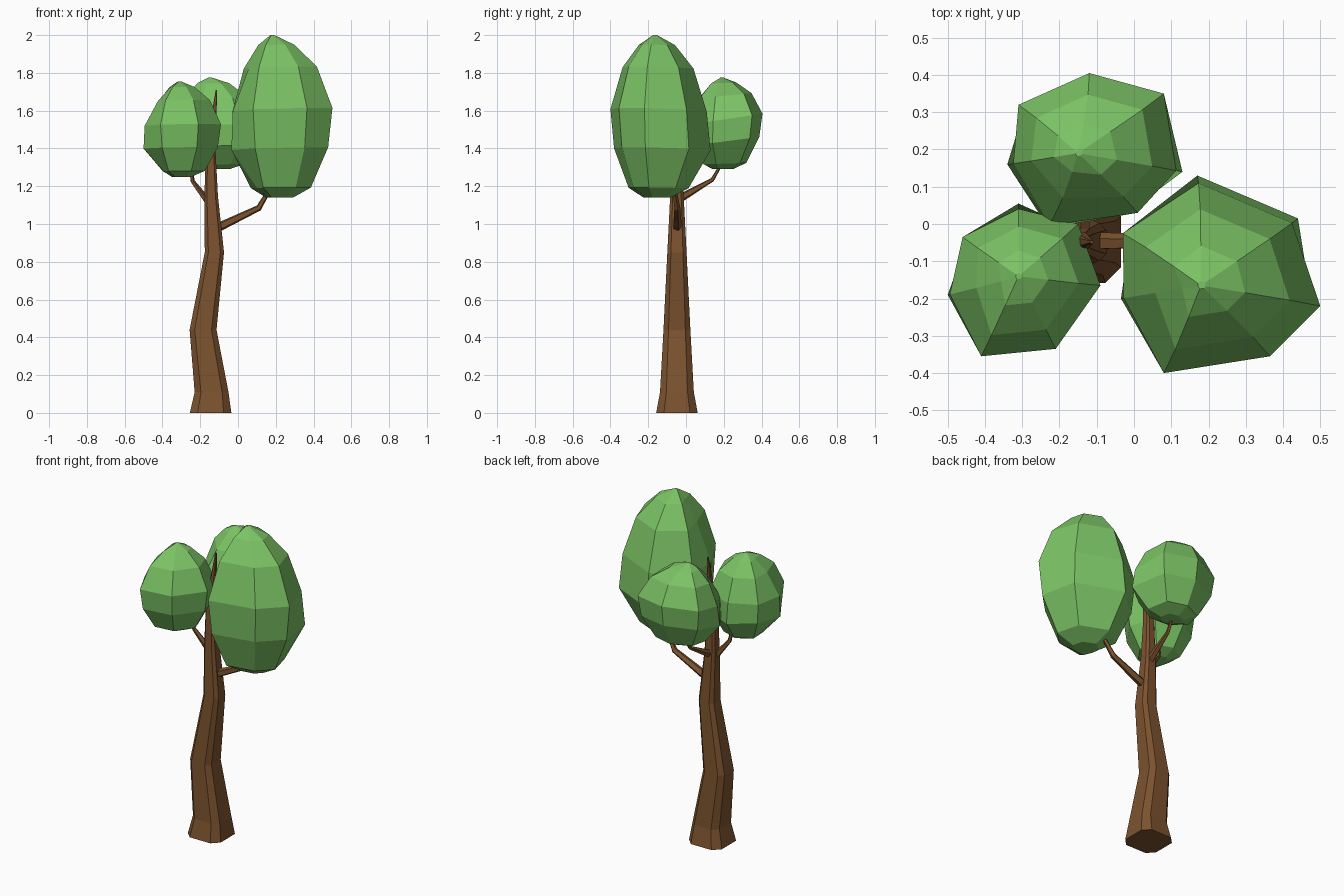
import bpy
from math import cos, sin, pi, radians
from mathutils import Vector

if "Cube" in bpy.data.objects:
    bpy.data.objects.remove(bpy.data.objects["Cube"])


def material(name, rgb):
    m = bpy.data.materials.new(name)
    m.diffuse_color = (*rgb, 1)
    m.use_nodes = True
    m.node_tree.nodes["Principled BSDF"].inputs["Base Color"].default_value = m.diffuse_color
    return m


BARK = material("bark", (0.2, 0.085, 0.028))
LEAF = material("leaf", (0.2, 0.55, 0.13))


def loft(name, rings, mat):
    """Skin equal-length rings with flat faces and capped ends."""
    n = len(rings[0])
    verts = [p for ring in rings for p in ring]
    faces = [tuple(reversed(range(n))), tuple(range(len(verts) - n, len(verts)))]
    for k in range(len(rings) - 1):
        for i in range(n):
            j = (i + 1) % n
            faces.append((k * n + i, k * n + j, (k + 1) * n + j, (k + 1) * n + i))
    me = bpy.data.meshes.new(name)
    me.from_pydata(verts, [], faces)
    me.materials.append(mat)
    ob = bpy.data.objects.new(name, me)
    bpy.context.collection.objects.link(ob)
    return ob


def branch(name, path, sides=5):
    """Tapered tube through (x, y, z, radius) stations."""
    pts = [Vector(p[:3]) for p in path]
    rings = []
    for i, p in enumerate(path):
        d = pts[min(i + 1, len(pts) - 1)] - pts[max(i - 1, 0)]
        q = d.to_track_quat('Z', 'Y')
        rings.append([pts[i] + q @ Vector((p[3] * cos(2 * pi * k / sides),
                                           p[3] * sin(2 * pi * k / sides), 0))
                      for k in range(sides)])
    return loft(name, rings, BARK)


# foliage profile: height fraction, then radius where the widest point is
# high (0), low (1), or on the dented front-left side (2)
PROFILE = [(0, .27, .27, .24), (.06, .6, .6, .46), (.3, .92, 1, 1), (.54, 1, .93, .97),
           (.8, .73, .69, .6), (.94, .36, .36, .25), (1, .04, .04, .04)]


def crown(name, outline, axis, apex, z0, z1, tilt):
    """Leaf clump: seven-sided outline (x, y, kind) scaled along the profile."""
    base, top = Vector(axis), Vector(apex)
    rings = []
    for t, *radii in PROFILE:
        c = base.lerp(top, max(0, (t - .54) / .46))
        ring = []
        for x, y, kind in outline:
            d = (Vector((x, y)) - c) * radii[kind]
            z = z0 + (z1 - z0) * t + 4 * t * (1 - t) * d.dot(Vector(tilt))
            ring.append((c.x + d.x, c.y + d.y, z))
        rings.append(ring)
    return loft(name, rings, LEAF)


# Trunk: bevelled-square rings (centre x, z, half width)
trunk = [(-.145, 0, .108), (-.14, .11, .088), (-.185, .44, .07), (-.125, .85, .05),
         (-.142, 1.15, .035), (-.145, 1.4, .025), (-.114, 1.71, .004)]
angles = [radians(90 * q + a) for q in range(4) for a in (32, 58)]
loft("trunk", [[(x + 1.2 * r * cos(a), -.048 + 1.2 * r * sin(a), z) for a in angles]
               for x, z, r in trunk], BARK)

# Branches
branch("right_branch", [(-.13, -.047, .97, .026), (.11, -.047, 1.085, .017), (.2, -.07, 1.24, .008)])
branch("left_branch", [(-.13, -.045, 1.08, .023), (-.24, -.075, 1.225, .012), (-.26, -.1, 1.36, .007)])
branch("back_branch", [(-.14, -.05, 1.125, .024), (-.125, .14, 1.235, .011), (-.12, .2, 1.34, .007)])

# Leaf clumps (outlines counter-clockwise seen from above)
crown("right_crown",
      [(.5, -.22, 0), (.44, .015, 1), (.17, .13, 1), (-.03, -.025, 0), (-.035, -.2, 2),
       (.08, -.4, 0), (.365, -.355, 0)],
      (.215, -.16), (.18, -.165), 1.14, 2.0, (.03, -.03))
crown("left_crown",
      [(-.09, -.165, 0), (-.15, 0, 0), (-.31, .055, 1), (-.46, -.035, 0), (-.5, -.19, 2),
       (-.41, -.355, 0), (-.21, -.335, 0)],
      (-.305, -.15), (-.31, -.14), 1.25, 1.755, (.02, -.03))
crown("back_crown",
      [(.13, .14, 1), (.08, .35, 0), (-.12, .405, 0), (-.31, .32, 0), (-.34, .16, 1),
       (-.23, -.01, 2), (.01, .03, 0)],
      (-.11, .19), (-.15, .19), 1.29, 1.775, (0, .15))
